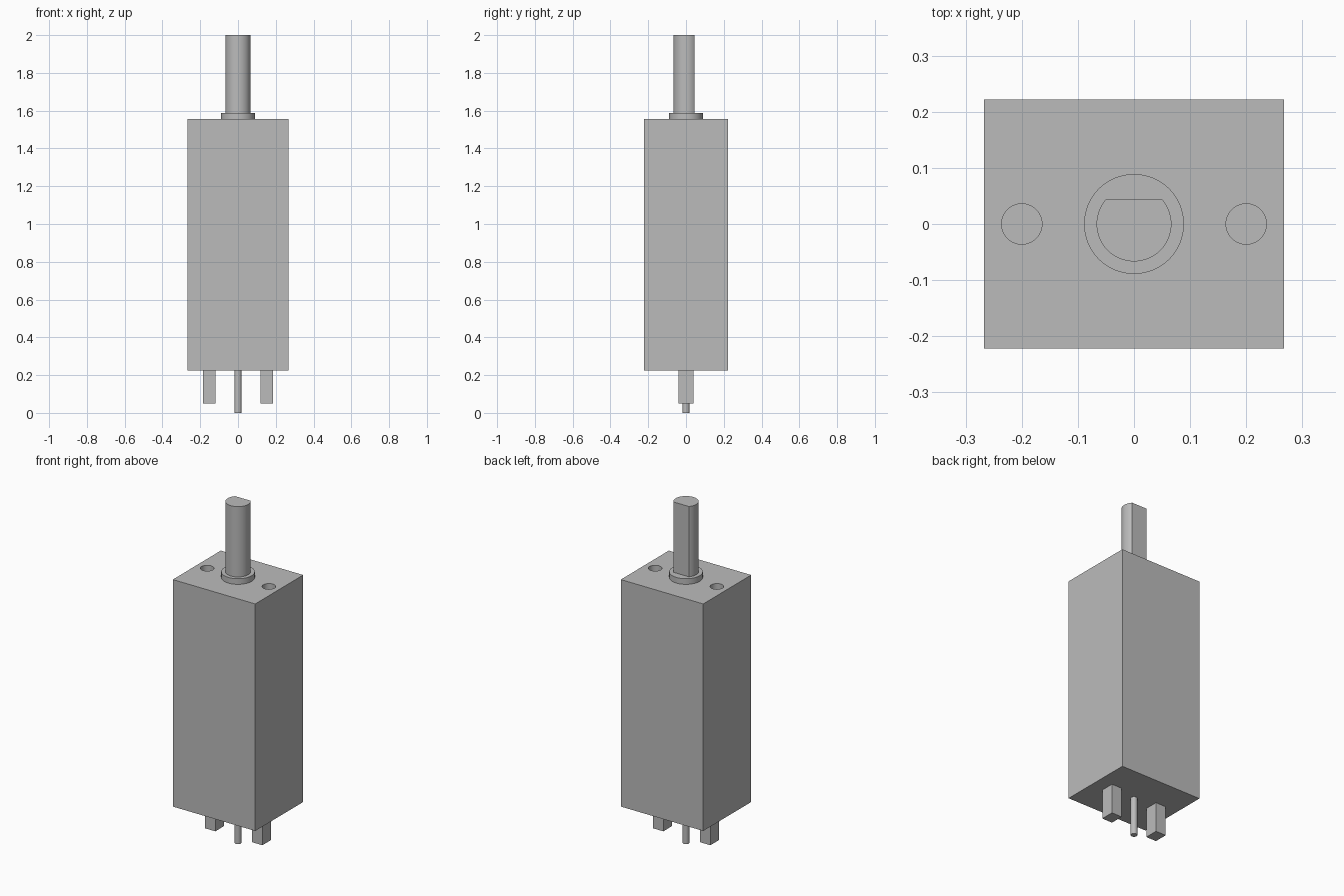
import bpy, bmesh
from math import pi, cos, sin, asin

if "Cube" in bpy.data.objects:
    bpy.data.objects.remove(bpy.data.objects["Cube"])

# One plain grey for the whole motor
grey = bpy.data.materials.new("plain grey")
grey.use_nodes = True
grey.diffuse_color = (0.5, 0.5, 0.5, 1)
grey.node_tree.nodes["Principled BSDF"].inputs["Base Color"].default_value = (0.5, 0.5, 0.5, 1)


def prism(name, outline, z0, z1):
    """Extrude a closed, counter-clockwise outline from z0 up to z1."""
    bm = bmesh.new()
    base = bm.faces.new([bm.verts.new((x, y, z0)) for x, y in outline])
    top = bmesh.ops.extrude_face_region(bm, geom=[base], use_keep_orig=True)
    verts = [g for g in top["geom"] if isinstance(g, bmesh.types.BMVert)]
    bmesh.ops.translate(bm, verts=verts, vec=(0, 0, z1 - z0))
    bmesh.ops.recalc_face_normals(bm, faces=bm.faces)
    mesh = bpy.data.meshes.new(name)
    bm.to_mesh(mesh)
    bm.free()
    mesh.materials.append(grey)
    obj = bpy.data.objects.new(name, mesh)
    bpy.context.collection.objects.link(obj)
    return obj


def rect(x0, x1, y0, y1):
    return [(x0, y0), (x1, y0), (x1, y1), (x0, y1)]


def circle(r, cx=0.0, n=64):
    return [(cx + r * cos(2 * pi * i / n), r * sin(2 * pi * i / n)) for i in range(n)]


def d_shape(r, flat, n=64):
    """Circle cut straight across at y = flat."""
    a = asin(flat / r)
    start, sweep = pi - a, pi + 2 * a
    return [(r * cos(start + sweep * i / n), r * sin(start + sweep * i / n)) for i in range(n + 1)]


BOTTOM, TOP = 0.225, 1.555

# Housing with two blind mounting holes in the top
housing = prism("housing", rect(-0.267, 0.267, -0.222, 0.222), BOTTOM, TOP)
for side in (-1, 1):
    cutter = prism("hole_cutter", circle(0.036, side * 0.2, 48), TOP - 0.11, TOP + 0.05)
    cutter.hide_render = True
    mod = housing.modifiers.new("mounting_hole", "BOOLEAN")
    mod.operation = "DIFFERENCE"
    mod.solver = "EXACT"
    mod.object = cutter
    bpy.context.view_layer.objects.active = housing
    bpy.ops.object.modifier_apply(modifier=mod.name)
    bpy.data.objects.remove(cutter)

# Output shaft with a flat at the back, and its collar
collar = prism("shaft_collar", circle(0.089), TOP, 1.588)
shaft = prism("output_shaft", d_shape(0.0667, 0.0445), 1.588, 2.0)

# Terminals and centre pin underneath
prism("left_terminal", rect(0.119, 0.186, -0.04, 0.04), 0.05, BOTTOM)
prism("right_terminal", rect(-0.186, -0.119, -0.04, 0.04), 0.05, BOTTOM)
pin = prism("centre_pin", circle(0.0185, n=32), 0.0, BOTTOM)

# Smooth the round walls, keep the edges sharp
bpy.ops.object.select_all(action="DESELECT")
for obj in (housing, collar, shaft, pin):
    obj.select_set(True)
bpy.context.view_layer.objects.active = housing
bpy.ops.object.shade_smooth_by_angle(angle=pi / 6)
